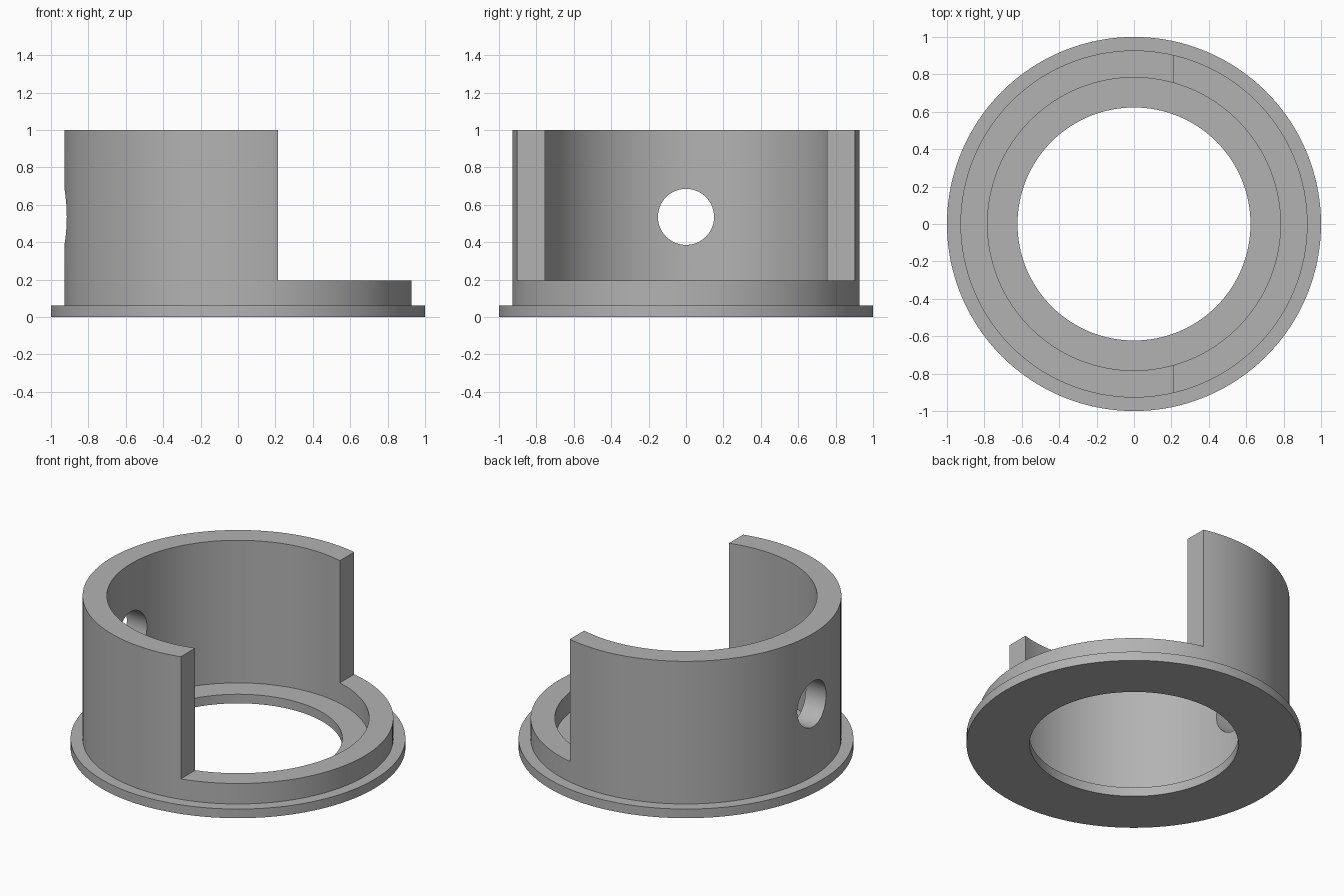
import bpy
import math

cube = bpy.data.objects.get("Cube")
if cube:
    bpy.data.objects.remove(cube, do_unlink=True)

SEGMENTS = 128

grey = bpy.data.materials.new("plain grey")
grey.use_nodes = True
grey.diffuse_color = (0.45, 0.45, 0.45, 1)
grey.node_tree.nodes["Principled BSDF"].inputs["Base Color"].default_value = (0.45, 0.45, 0.45, 1)


def lathe(name, profile):
    """Revolve a closed (radius, height) profile around z."""
    n = len(profile)
    verts, faces = [], []
    for i in range(SEGMENTS):
        a = math.tau * i / SEGMENTS
        verts += [(r * math.cos(a), r * math.sin(a), z) for r, z in profile]
        j = (i + 1) % SEGMENTS
        for k in range(n):
            m = (k + 1) % n
            faces.append((i * n + k, j * n + k, j * n + m, i * n + m))
    mesh = bpy.data.meshes.new(name)
    mesh.from_pydata(verts, [], faces)
    obj = bpy.data.objects.new(name, mesh)
    bpy.context.collection.objects.link(obj)
    mesh.materials.append(grey)
    return obj


def subtract(target, cutter):
    """Cut one solid out of another, then discard the cutter."""
    cutter.hide_render = True
    mod = target.modifiers.new("cut", "BOOLEAN")
    mod.operation = "DIFFERENCE"
    mod.solver = "EXACT"
    mod.object = cutter
    bpy.ops.object.select_all(action="DESELECT")
    target.select_set(True)
    bpy.context.view_layer.objects.active = target
    bpy.ops.object.modifier_apply(modifier=mod.name)
    bpy.data.objects.remove(cutter, do_unlink=True)


# Flange, collar wall and inner ledge in one turned profile
collar = lathe("flanged_collar", [
    (0.623, 0), (1, 0), (1, 0.06), (0.928, 0.06),
    (0.928, 1), (0.783, 1), (0.783, 0.06), (0.623, 0.06)])

# Open side: wall lowered to a short rim
bpy.ops.mesh.primitive_cube_add(size=2, location=(1.215, 0, 1.195))
opening = bpy.context.object
opening.name = "opening_cutter"
opening.scale = (1, 1.2, 1)
opening.data.materials.append(grey)
subtract(collar, opening)

# Round hole through the middle of the tall wall
bpy.ops.mesh.primitive_cylinder_add(
    vertices=64, radius=0.15, depth=0.6, location=(-0.85, 0, 0.535),
    rotation=(0, math.pi / 2, 0))
drill = bpy.context.object
drill.name = "hole_cutter"
drill.data.materials.append(grey)
subtract(collar, drill)

# Smooth curves with crisp edges
collar.select_set(True)
bpy.context.view_layer.objects.active = collar
bpy.ops.object.shade_smooth_by_angle(angle=math.radians(30))
